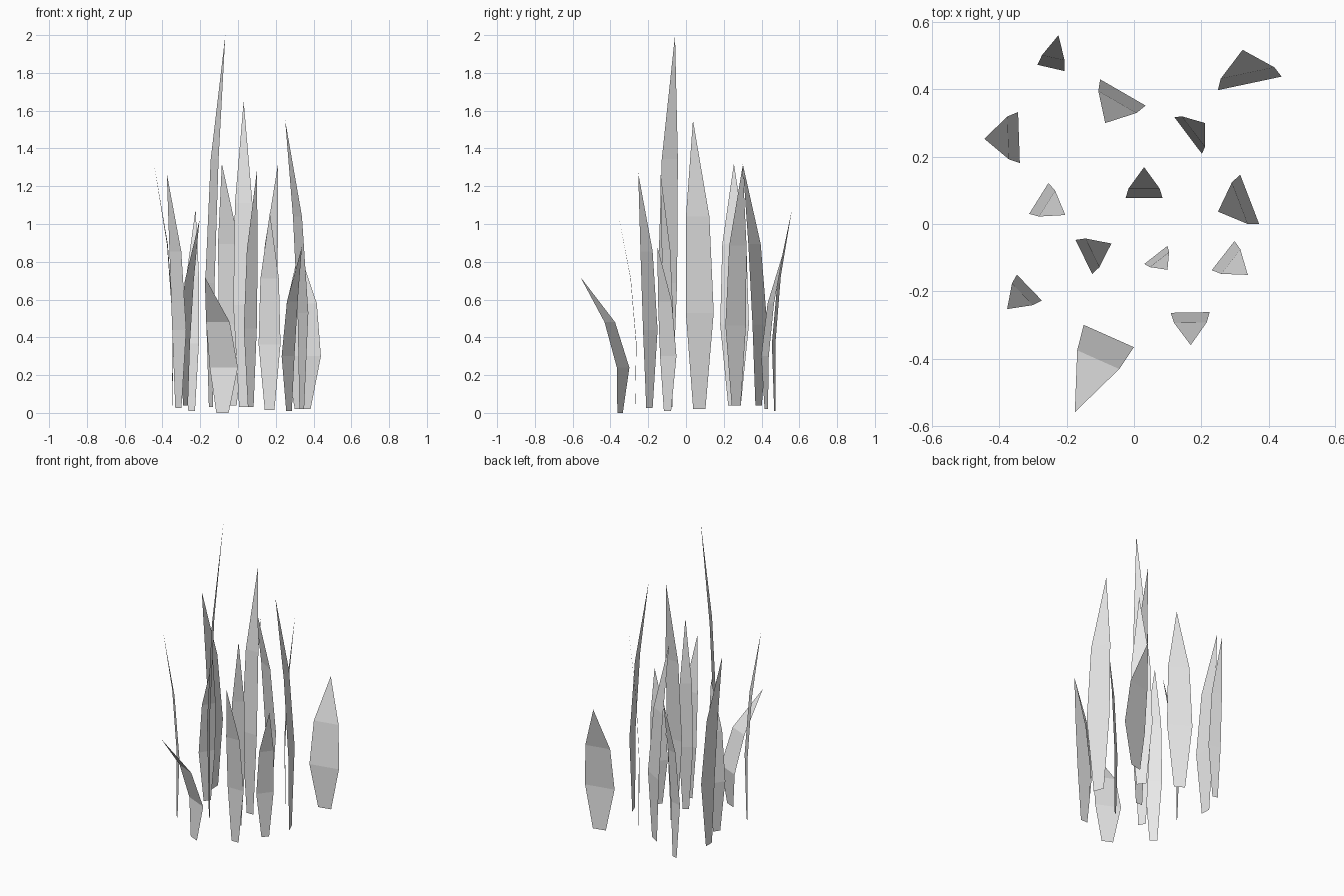
import bpy
import bmesh
from math import radians
from mathutils import Matrix, Vector

default_cube = bpy.data.objects.get("Cube")
if default_cube:
    bpy.data.objects.remove(default_cube, do_unlink=True)

# One pale grey for the whole tuft
grey = bpy.data.materials.new("pale_grey")
grey.use_nodes = True
colour = (0.8, 0.8, 0.8, 1)
grey.diffuse_color = colour
grey.node_tree.nodes["Principled BSDF"].inputs["Base Color"].default_value = colour

# Shared blade profile: (share of height, share of lean, share of width)
PROFILE = [(0, 0.07, 0.44), (1 / 3, 0, 1), (2 / 3, 0.31, 0.84)]


def grass_blade(name, x, y, angle, width, lean, base, tip):
    """Flat pointed strip that bends towards the given compass angle."""
    place = Matrix.Translation((x, y, 0)) @ Matrix.Rotation(radians(angle), 4, "Z")
    bm = bmesh.new()

    def add_vertex(along, across, up):
        return bm.verts.new(place @ Vector((along, across, up)))

    rows = []
    for up, along, across in PROFILE:
        height = base + (tip - base) * up
        half = width * across / 2
        rows.append([add_vertex(lean * along, side * half, height) for side in (-1, 1)])

    # Lower and middle panels, then the pointed end
    for low, high in zip(rows, rows[1:]):
        bm.faces.new((low[0], low[1], high[1], high[0]))
    point = add_vertex(lean, 0, tip)
    bm.faces.new((rows[-1][0], rows[-1][1], point))

    mesh = bpy.data.meshes.new(name)
    bm.to_mesh(mesh)
    bm.free()
    mesh.materials.append(grey)
    blade = bpy.data.objects.new(name, mesh)
    bpy.context.collection.objects.link(blade)
    return blade


# Each blade: x, y, lean angle, width, lean, base height, tip height
BLADES = {
    "back_right_blade": (-.247, .464, 77, .082, .1, .01, 1.08),
    "back_left_broad_blade": (.344, .418, 102, .194, .102, .02, .86),
    "back_middle_blade": (-.033, .391, 240, .156, .105, .04, 1.32),
    "back_left_inner_blade": (.161, .263, 37, .136, .062, .04, 1.31),
    "outer_right_blade": (-.342, .257, 182, .152, .103, .04, 1.32),
    "middle_right_blade": (-.283, .076, -32, .108, .093, .04, 1.02),
    "centre_blade": (.03, .077, 90, .11, .092, .03, 1.65),
    "outer_left_blade": (.344, .073, 201, .158, .101, .02, 1.55),
    "middle_left_short_blade": (.265, -.094, -38, .11, .093, .01, .88),
    "centre_narrow_blade": (.065, -.092, -52, .087, .056, .03, 1.28),
    "tallest_blade": (-.149, -.098, 26, .113, .091, .03, 2),
    "front_right_blade": (-.311, -.189, 224, .107, .092, .025, 1.27),
    "front_left_blade": (.167, -.263, -89, .116, .097, .015, 1.06),
    "front_bent_blade": (-.075, -.333, 246, .163, .248, 0, .72),
}
for blade_name, settings in BLADES.items():
    grass_blade(blade_name, *settings)
